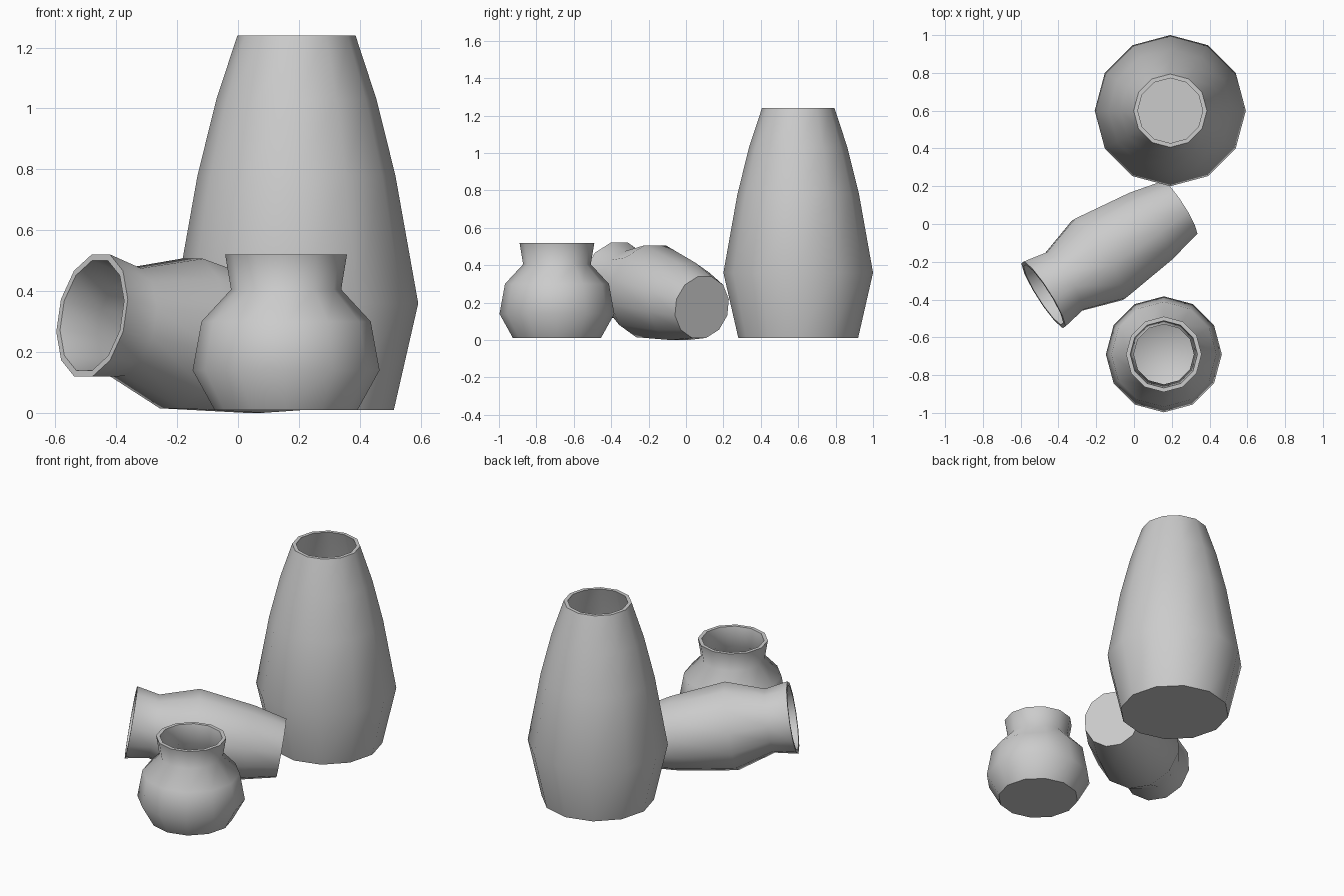
import bpy
import bmesh
from math import cos, sin, tau
from mathutils import Matrix, Vector

SIDES = 12
WALL = 0.022

cube = bpy.data.objects.get("Cube")
if cube:
    bpy.data.objects.remove(cube, do_unlink=True)

clay = bpy.data.materials.new("pale_grey_clay")
clay.use_nodes = True
GREY = (0.6, 0.6, 0.6, 1)
clay.diffuse_color = GREY
clay.node_tree.nodes["Principled BSDF"].inputs["Base Color"].default_value = GREY


def make_vase(name, profile, matrix, turn=0.0):
    """Lathe a hollow vase from (radius, height) points, base to mouth."""
    inner = [(r - WALL, h) for r, h in profile]
    inner[0] = (inner[0][0], profile[0][1] + WALL)
    outline = profile + inner[::-1]

    bm = bmesh.new()
    angles = [tau * (i + turn) / SIDES for i in range(SIDES)]
    rings = [[bm.verts.new((r * cos(a), r * sin(a), h)) for a in angles]
             for r, h in outline]
    for low, high in zip(rings, rings[1:]):
        for i in range(SIDES):
            j = (i + 1) % SIDES
            bm.faces.new((low[i], low[j], high[j], high[i]))
    # underside and inner floor
    bm.faces.new(rings[0][::-1])
    bm.faces.new(rings[-1])
    bmesh.ops.recalc_face_normals(bm, faces=bm.faces)

    mesh = bpy.data.meshes.new(name)
    bm.to_mesh(mesh)
    bm.free()
    mesh.materials.append(clay)
    vase = bpy.data.objects.new(name, mesh)
    vase.matrix_world = matrix
    bpy.context.collection.objects.link(vase)

    # smooth walls, crisp rim and base
    bpy.ops.object.select_all(action="DESELECT")
    vase.select_set(True)
    bpy.context.view_layer.objects.active = vase
    bpy.ops.object.shade_smooth_by_angle(angle=tau / 6)


# tall tapering vase at the back
make_vase("tall_vase",
          [(0.32, 0), (0.40, 0.35), (0.325, 0.77), (0.263, 1.02), (0.194, 1.23)],
          Matrix.Translation((0.192, 0.6, 0.01)))

# squat round pot at the front
make_vase("round_pot",
          [(0.235, 0), (0.307, 0.13), (0.278, 0.29), (0.181, 0.395), (0.2, 0.51)],
          Matrix.Translation((0.158, -0.69, 0.01)))

# jar lying on its side, mouth raised slightly, resting on a flat facet
base = Vector((0.24, 0.085, 0.175))
axis = (Vector((-0.48, -0.375, 0.32)) - base).normalized()
side = axis.cross(Vector((0, 0, 1))).normalized()
frame = Matrix((side, axis.cross(side), axis)).transposed().to_4x4()
make_vase("lying_jar",
          [(0.172, 0), (0.217, 0.19), (0.258, 0.513), (0.186, 0.734), (0.211, 0.866)],
          Matrix.Translation(base) @ frame, turn=0.5)
